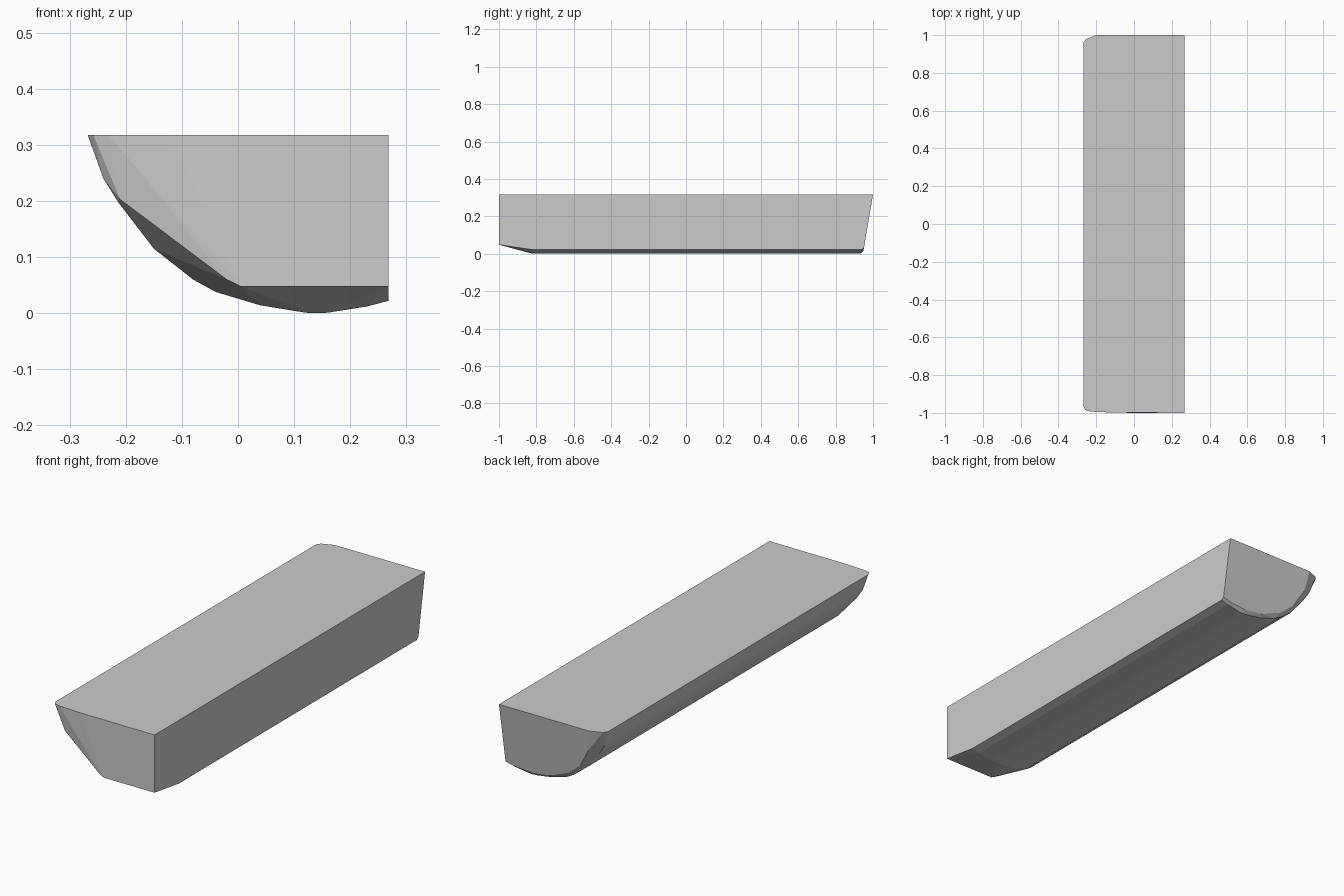
import bpy, bmesh

# Hull cross-section (x, z) with the y where the constant section begins at the front
SECTION = [(-0.268, 0.318, -0.965), (-0.24, 0.24, -0.965), (-0.213, 0.197, -0.96),
           (-0.15, 0.115, -0.91), (-0.08, 0.06, -0.86), (-0.04, 0.038, -0.84),
           (0.04, 0.014, -0.83), (0.12, 0.001, -0.82), (0.14, 0.0, -0.82),
           (0.16, 0.001, -0.82), (0.23, 0.012, -0.82), (0.268, 0.022, -0.82),
           (0.268, 0.318, -1.0)]

# Flat front end, cut back along the lower left
FRONT = [(0.268, -1, 0.048), (0.005, -1, 0.048), (-0.02, -0.998, 0.06),
         (-0.12, -0.998, 0.318), (-0.23, -0.993, 0.318), (-0.258, -0.985, 0.318),
         (-0.21, -0.98, 0.203)]

# Outline (x, z) of the raked back end
BACK = [(-0.2, 0.318), (-0.185, 0.22), (-0.13, 0.125), (-0.06, 0.068),
        (0.04, 0.027), (0.14, 0.014), (0.23, 0.022), (0.268, 0.032), (0.268, 0.318)]


def rake(z):
    return 1.0 - 0.17 * (0.318 - z)


def hull_object(name, points):
    bm = bmesh.new()
    for p in points:
        bm.verts.new(p)
    res = bmesh.ops.convex_hull(bm, input=bm.verts)
    loose = [v for v in bm.verts if not v.link_faces]
    bmesh.ops.delete(bm, geom=loose, context='VERTS')
    bmesh.ops.dissolve_limit(bm, angle_limit=0.01, verts=bm.verts, edges=bm.edges)
    bmesh.ops.recalc_face_normals(bm, faces=bm.faces)
    mesh = bpy.data.meshes.new(name)
    bm.to_mesh(mesh)
    bm.free()
    obj = bpy.data.objects.new(name, mesh)
    bpy.context.collection.objects.link(obj)
    return obj


points = list(FRONT)
for x, z, y in SECTION:
    points.append((x, y, z))
    # back end of the constant section, set in at the rounded left side
    inset = 0.0 if (x > 0.26 and z > 0.3) else (0.04 if x < -0.14 else 0.012)
    points.append((x, rake(z) - inset, z))
points += [(x, rake(z), z) for x, z in BACK]
points.append((-0.255, 0.978, 0.318))

hull_object("half_rounded_block", points)
